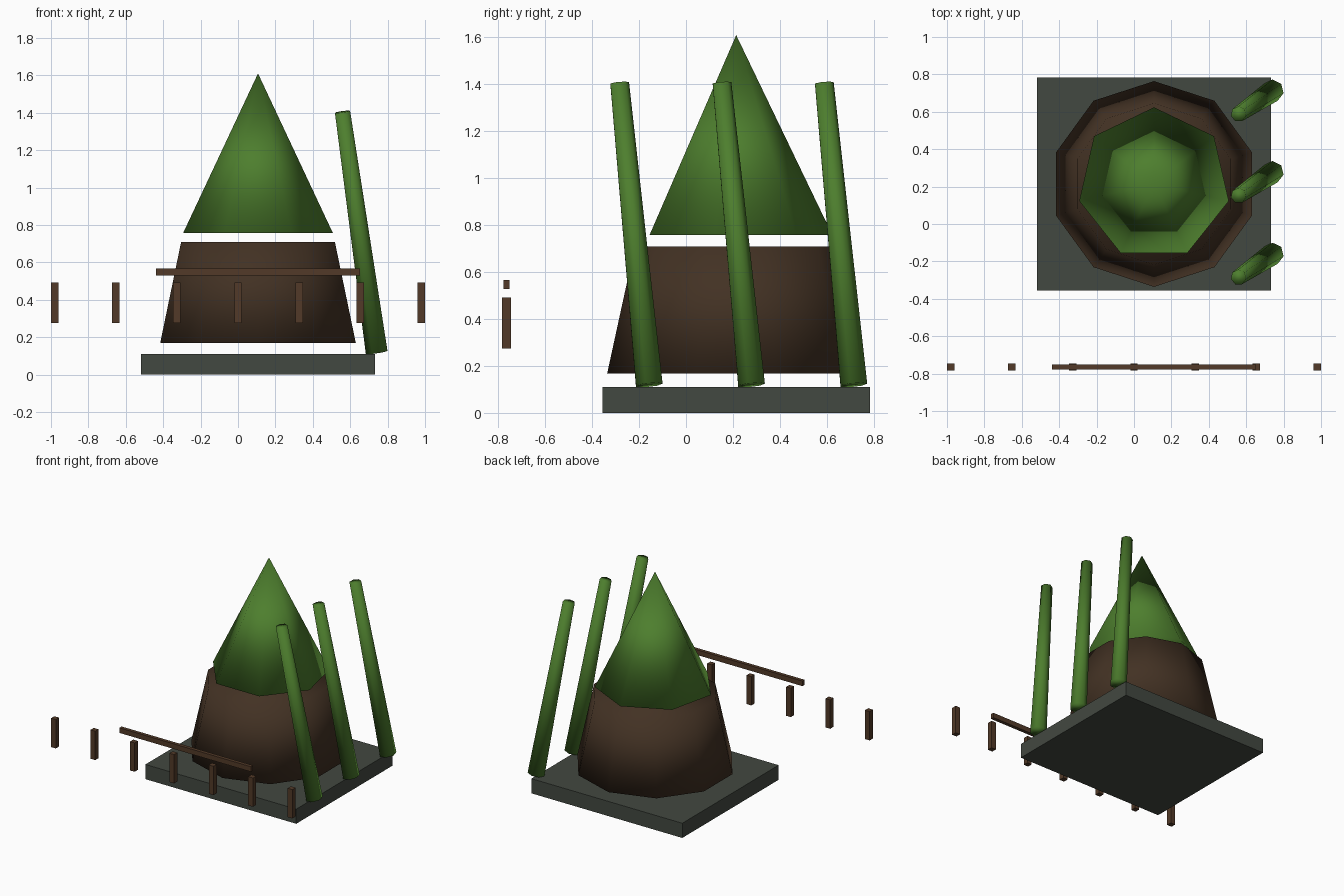
import bpy, bmesh
from mathutils import Matrix

if "Cube" in bpy.data.objects:
    bpy.data.objects.remove(bpy.data.objects["Cube"])

CX, CY = 0.107, 0.214  # shared centre of slab, trunk and crown


def material(name, rgb):
    mat = bpy.data.materials.new(name)
    mat.diffuse_color = (*rgb, 1)
    mat.use_nodes = True
    mat.node_tree.nodes["Principled BSDF"].inputs["Base Color"].default_value = mat.diffuse_color
    return mat


STONE = material("stone", (0.055, 0.065, 0.052))
BARK = material("bark", (0.055, 0.031, 0.017))
LEAF = material("leaf", (0.075, 0.21, 0.027))
WOOD = material("wood", (0.085, 0.042, 0.021))


def finish(name, bm, loc, mat, smooth=False):
    mesh = bpy.data.meshes.new(name)
    for f in bm.faces:
        f.smooth = smooth
    bm.to_mesh(mesh)
    bm.free()
    mesh.materials.append(mat)
    obj = bpy.data.objects.new(name, mesh)
    obj.location = loc
    bpy.context.collection.objects.link(obj)
    return obj


def box(name, loc, size, mat):
    bm = bmesh.new()
    bmesh.ops.create_cube(bm, size=1, matrix=Matrix.Diagonal((*size, 1)))
    return finish(name, bm, loc, mat)


def cone(name, loc, sides, r1, r2, height, mat, rot=(0, 0, 0)):
    bm = bmesh.new()
    bmesh.ops.create_cone(bm, cap_ends=True, segments=sides,
                          radius1=r1, radius2=r2, depth=height)
    bmesh.ops.remove_doubles(bm, verts=bm.verts, dist=1e-5)
    obj = finish(name, bm, loc, mat, smooth=True)
    obj.rotation_euler = rot
    return obj


# Base slab, tapered trunk and pointed crown
box("base_slab", (CX, CY, 0.055), (1.25, 1.14, 0.11), STONE)
cone("trunk", (CX, CY, 0.439), 10, 0.55, 0.432, 0.542, BARK)
cone("crown", (CX, CY, 1.184), 7, 0.41, 0, 0.852, LEAF)

# Three leaning stalks along the right side
for i in range(3):
    cone(f"stalk_{i + 1}", (0.65, -0.222 + 0.436 * i, 0.762), 7,
         0.06, 0.042, 1.305, LEAF, rot=(0.096, -0.141, 0))

# Row of fence posts with a short rail above
for i in range(7):
    box(f"fence_post_{i + 1}", ((i - 3) * 0.3268, -0.765, 0.383),
        (0.039, 0.039, 0.216), WOOD)
box("fence_rail", (CX, -0.765, 0.548), (1.09, 0.026, 0.038), WOOD)
